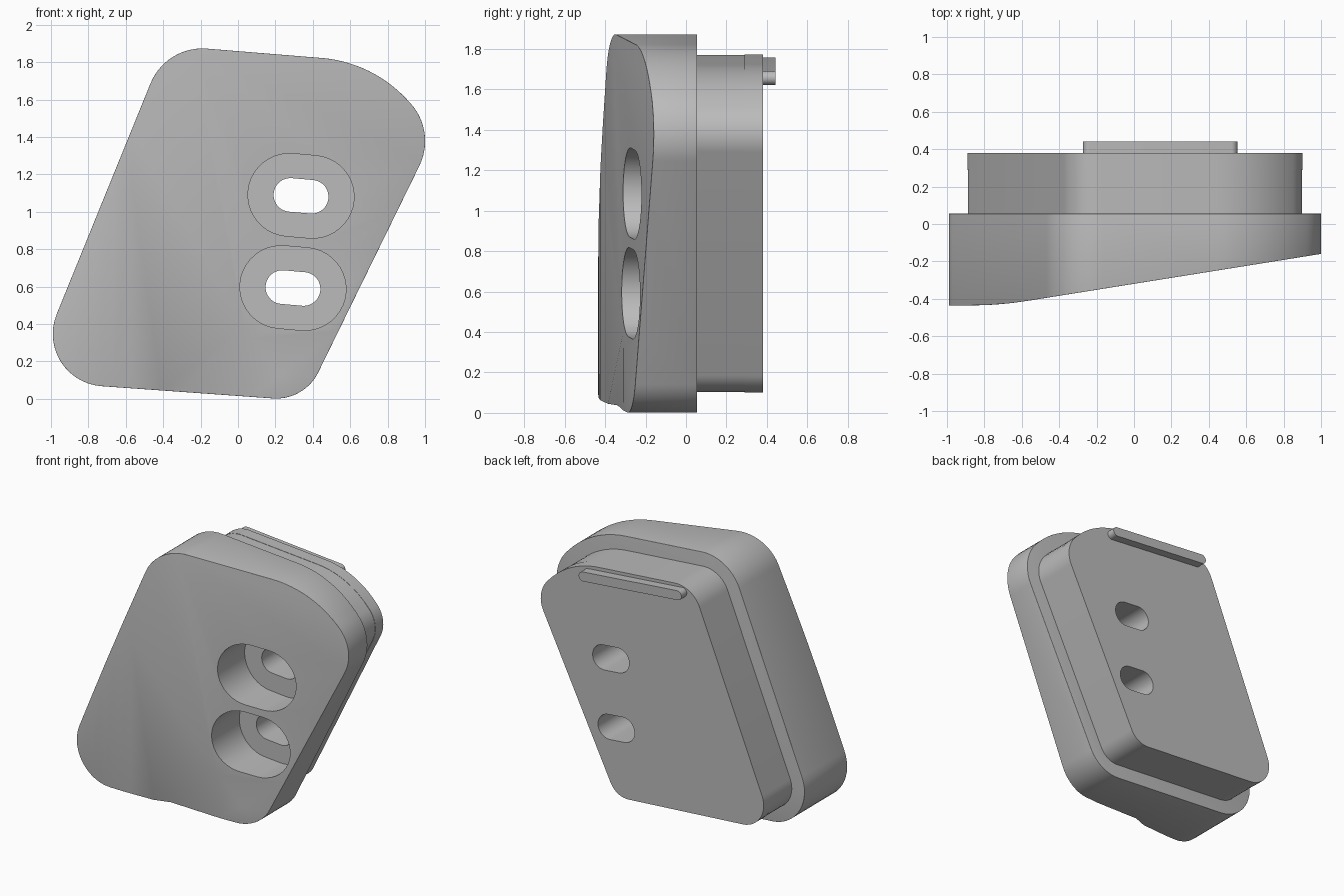
import bpy, bmesh, math
from mathutils import Vector

cube = bpy.data.objects.get("Cube")
if cube:
    bpy.data.objects.remove(cube)

grey = bpy.data.materials.new("plain grey")
grey.use_nodes = True
grey.diffuse_color = (0.5, 0.5, 0.5, 1)
grey.node_tree.nodes["Principled BSDF"].inputs["Base Color"].default_value = (0.5, 0.5, 0.5, 1)

# Housing outline: corner x, corner z, corner radius, counter-clockwise from the front
CORNERS = [(-1.115, 0.095, 0.28), (0.355, -0.01, 0.25), (1.06, 1.43, 0.30),
           (0.72, 1.80, 0.70), (-0.385, 1.89, 0.30)]


def rounded_outline(inset=0, steps=14):
    pts = []
    for i, (x, z, r) in enumerate(CORNERS):
        c = Vector((x, z))
        before = (Vector(CORNERS[i - 1][:2]) - c).normalized()
        after = (Vector(CORNERS[(i + 1) % len(CORNERS)][:2]) - c).normalized()
        half = before.angle(after) / 2
        centre = c + (before + after).normalized() * r / math.sin(half)
        start = c + before * r / math.tan(half) - centre
        a0 = math.atan2(start.y, start.x)
        for k in range(steps + 1):
            a = a0 + (math.pi - 2 * half) * k / steps
            pts.append(centre + Vector((math.cos(a), math.sin(a))) * (r - inset))
    return pts


def stadium(cx, cz, half, r, tilt=math.radians(-5), steps=20):
    pts = []
    axis = Vector((math.cos(tilt), math.sin(tilt)))
    for side in (1, -1):
        for k in range(steps + 1):
            a = tilt - side * math.pi / 2 + math.pi * k / steps
            if side < 0:
                a = tilt + math.pi / 2 + math.pi * k / steps
            pts.append(Vector((cx, cz)) + axis * half * side
                       + Vector((math.cos(a), math.sin(a))) * r)
    return pts


def prism(name, pts, y0, y1, shape_front=None):
    bm = bmesh.new()
    front = bm.faces.new([bm.verts.new((p.x, y0, p.y)) for p in pts])
    ext = bmesh.ops.extrude_face_region(bm, geom=[front], use_keep_orig=True)
    for v in ext["geom"]:
        if isinstance(v, bmesh.types.BMVert):
            v.co.y = y1
    bmesh.ops.recalc_face_normals(bm, faces=bm.faces)
    if shape_front:
        shape_front(bm, y0)
    mesh = bpy.data.meshes.new(name)
    bm.to_mesh(mesh)
    bm.free()
    mesh.materials.append(grey)
    obj = bpy.data.objects.new(name, mesh)
    bpy.context.collection.objects.link(obj)
    return obj


def activate(obj):
    bpy.ops.object.select_all(action="DESELECT")
    obj.select_set(True)
    bpy.context.view_layer.objects.active = obj


def bevel(obj, width, segments):
    m = obj.modifiers.new("rounded edges", "BEVEL")
    m.width, m.segments, m.limit_method = width, segments, "ANGLE"
    m.angle_limit = math.radians(50)


def finish(obj, cutters=()):
    for c in cutters:
        m = obj.modifiers.new("cut", "BOOLEAN")
        m.operation, m.solver, m.object = "DIFFERENCE", "EXACT", c
    activate(obj)
    for m in list(obj.modifiers):
        bpy.ops.object.modifier_apply(modifier=m.name)
    bpy.ops.object.shade_smooth_by_angle(angle=math.radians(32))


# Sloping front with a soft bend on the right side and a shallow dent low down
DENT = Vector((0.03, 0, 0.38))
ALONG = Vector((0.42, 0, 0.32)).normalized()
ACROSS = Vector((ALONG.z, 0, -ALONG.x))


def slope(x):
    t = x + 0.87
    return -0.435 + (0 if t < 0 else 0.16 * t * t / 0.6 if t < 0.3 else 0.16 * (t - 0.15))


def shape_front(bm, y0):
    cuts = [((x, 0, 0), (1, 0, 0)) for x in (-0.87, -0.77, -0.67, -0.57)]
    cuts += [(DENT + ACROSS * s, ACROSS) for s in (0, 0.07, 0.32)]
    cuts.append((DENT, ALONG))
    for co, no in cuts:
        faces = [f for f in bm.faces if all(abs(v.co.y - y0) < 1e-5 for v in f.verts)]
        geom = faces + list({e for f in faces for e in f.edges}) + list({v for f in faces for v in f.verts})
        bmesh.ops.bisect_plane(bm, geom=geom, plane_co=co, plane_no=no, dist=1e-5)
    for v in bm.verts:
        if abs(v.co.y - y0) < 1e-5:
            rel = Vector((v.co.x, 0, v.co.z)) - DENT
            s, t = rel.dot(ACROSS), rel.dot(ALONG)
            fade = min(max(-t / 0.45, 0), 1)
            bump = max(0, min(s / 0.07, (0.32 - s) / 0.25))
            v.co.y = slope(v.co.x) + 0.03 * fade * bump


# Stepped slots: wide recess in front, narrow slot right through
recesses, slots = [], []
for x, z in ((0.337, 1.085), (0.294, 0.592)):
    recesses.append(prism("recess_cutter", stadium(x, z, 0.063, 0.221), -0.8, 0.0))
    slots.append(prism("slot_cutter", stadium(x, z, 0.057, 0.09), -0.7, 0.7))

front_housing = prism("front_housing", rounded_outline(), -0.5, 0.055, shape_front)
bevel(front_housing, 0.022, 4)
finish(front_housing, recesses + slots)

# Stepped rear body and its end plate
rear_body = prism("rear_body", rounded_outline(0.102), 0.05, 0.292)
finish(rear_body, slots)
back_plate = prism("back_plate", rounded_outline(0.1), 0.29, 0.38)
finish(back_plate, slots)

# Raised rib along the top of the back
top_rib = prism("top_rib", stadium(0.14, 1.69, 0.38, 0.034), 0.375, 0.442)
finish(top_rib)

for c in recesses + slots:
    bpy.data.objects.remove(c)
